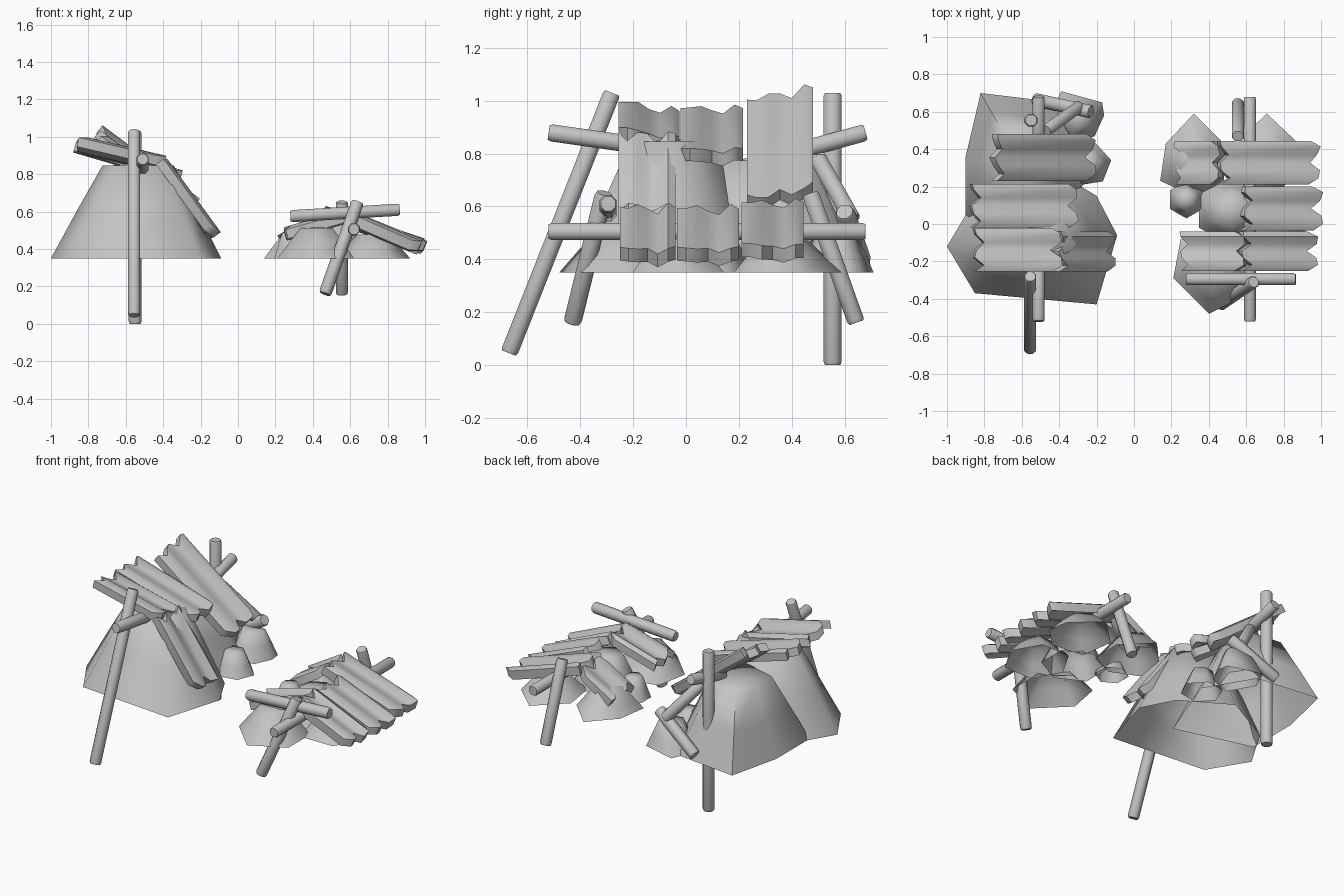
import bpy, bmesh, math, random
from mathutils import Vector

random.seed(4)
if "Cube" in bpy.data.objects:
    bpy.data.objects.remove(bpy.data.objects["Cube"])

grey = bpy.data.materials.new("stone_grey")
grey.use_nodes = True
colour = (0.55, 0.55, 0.55, 1)
grey.diffuse_color = colour
grey.node_tree.nodes["Principled BSDF"].inputs["Base Color"].default_value = colour

GROUND = 0.35


def finish(name, bm, angle):
    """Turn a bmesh into a shaded object."""
    bmesh.ops.recalc_face_normals(bm, faces=bm.faces)
    mesh = bpy.data.meshes.new(name)
    bm.to_mesh(mesh)
    bm.free()
    mesh.materials.append(grey)
    ob = bpy.data.objects.new(name, mesh)
    bpy.context.collection.objects.link(ob)
    bpy.ops.object.select_all(action='DESELECT')
    bpy.context.view_layer.objects.active = ob
    ob.select_set(True)
    bpy.ops.object.shade_smooth_by_angle(angle=math.radians(angle))


def mound(name, base, height, top=0.42):
    """Hollow tapered heap over a polygon footprint, open underneath."""
    bm = bmesh.new()
    cx = sum(p[0] for p in base) / len(base)
    cy = sum(p[1] for p in base) / len(base)
    rings = []
    for s, h in ((1, 0), (top * 0.5 + 0.5, 0.5), (top, 0.98)):
        rings.append([bm.verts.new((cx + (x - cx) * s, cy + (y - cy) * s, GROUND + height * h))
                      for x, y in base])
    n = len(base)
    for a, b in zip(rings, rings[1:]):
        for i in range(n):
            j = (i + 1) % n
            bm.faces.new((a[i], a[j], b[j], b[i]))
    tip = bm.verts.new((cx, cy, GROUND + height))
    for i in range(n):
        bm.faces.new((rings[-1][i], rings[-1][(i + 1) % n], tip))
    finish(name, bm, 75)


def hexagon(x, y, rx, ry, turn=0):
    angles = [math.radians(turn + 60 * i) for i in range(6)]
    return [(x + rx * math.cos(a), y + ry * math.sin(a)) for a in angles]


def log(name, a, b, r=0.035):
    """Eight-sided pole with slightly chamfered ends."""
    bm = bmesh.new()
    a, b = Vector(a), Vector(b)
    axis = b - a
    rot = axis.to_track_quat('Z', 'Y')
    length = axis.length
    rings = []
    for z, s in ((0, 0.85), (0.012, 1), (length - 0.012, 1), (length, 0.85)):
        rings.append([bm.verts.new(a + rot @ Vector((r * s * math.cos(math.pi * (i + .5) / 4),
                                                     r * s * math.sin(math.pi * (i + .5) / 4), z)))
                      for i in range(8)])
    for p, q in zip(rings, rings[1:]):
        for i in range(8):
            j = (i + 1) % 8
            bm.faces.new((p[i], p[j], q[j], q[i]))
    bm.faces.new(rings[0][::-1])
    bm.faces.new(rings[-1])
    finish(name, bm, 50)


CHANNEL = ((0, 0.0), (0.15, 0.016), (0.33, 0.01), (0.5, -0.008),
           (0.68, -0.006), (0.87, 0.016), (1, 0.0))


def plank(name, start, end, y0, y1, thick=0.05, tilt=0.0):
    """Channelled roof slab running in x, with splintered ends."""
    bm = bmesh.new()
    a, b = Vector((start[0], 0, start[1])), Vector((end[0], 0, end[1]))
    along = (b - a).normalized()
    up = Vector((-along.z, 0, along.x))
    tops, bottoms = [], []
    for i, (t, h) in enumerate(CHANNEL):
        jag = 0.045 * (i % 3 == 1) + random.uniform(0, 0.015)
        tail = 0.05 * (i % 3 == 0) + random.uniform(0, 0.015)
        side = Vector((0, y0 + (y1 - y0) * t, tilt * (t - 0.5)))
        ends = (a + along * jag, b - along * tail)
        tops.append([bm.verts.new(p + side + up * (h + thick / 2)) for p in ends])
        bottoms.append([bm.verts.new(p + side + up * (h - thick / 2)) for p in ends])
    for i in range(len(CHANNEL) - 1):
        t, u, v, w = tops[i], tops[i + 1], bottoms[i], bottoms[i + 1]
        bm.faces.new((t[0], t[1], u[1], u[0]))
        bm.faces.new((v[0], w[0], w[1], v[1]))
        bm.faces.new((t[0], u[0], w[0], v[0]))
        bm.faces.new((t[1], v[1], w[1], u[1]))
    for t, v in ((tops[0], bottoms[0]), (tops[-1], bottoms[-1])):
        bm.faces.new((t[0], v[0], v[1], t[1]))
    finish(name, bm, 55)


# Tall ruin: two large heaps and two small ones
mound("tall_front_mound", [(-1, -.12), (-.85, -.37), (-.2, -.43), (-.09, -.06),
                           (-.2, .15), (-.5, .33), (-.84, .15)], 0.505)
mound("tall_back_mound", [(-.82, .7), (-.9, .36), (-.9, .02),
                          (-.4, -.12), (-.22, .35), (-.4, .65)], 0.435, 0.46)
mound("tall_corner_mound", [(-.39, .71), (-.17, .65), (-.16, .58),
                            (-.21, .47), (-.36, .42), (-.45, .58)], 0.17, 0.5)
mound("tall_side_mound", hexagon(-.25, .32, .13, .12, 10), 0.14, 0.5)

# Low ruin: scattered small heaps
mound("low_back_mound", [(.32, .59), (.17, .43), (.14, .23),
                         (.32, .15), (.48, .22), (.49, .42)], 0.14)
mound("low_far_mound", [(.71, .59), (.53, .42), (.56, .2),
                        (.78, .18), (.9, .3), (.88, .43)], 0.12)
mound("low_front_mound", [(.25, -.08), (.21, -.29), (.4, -.48),
                          (.62, -.37), (.62, -.15), (.45, -.02)], 0.165)
mound("low_side_mound", hexagon(.28, .13, .1, .1, 30), 0.14, 0.5)
mound("low_middle_mound", hexagon(.52, .07, .2, .18, 30), 0.2, 0.5)
mound("low_left_mound", hexagon(.72, -.03, .2, .2), 0.13)

# Tall ruin roof slabs
plank("tall_front_slab", (-.86, .955), (-.39, .845), -.255, -.025, tilt=-.035)
plank("tall_hanging_slab", (-.42, .87), (-.125, .465), -.255, -.04)
plank("tall_middle_slab", (-.88, .95), (-.305, .78), -.02, .215)
plank("tall_back_slab", (-.755, 1.015), (-.225, .615), .23, .48, tilt=.05)

# Low ruin roof slabs, sloping to both sides
plank("low_front_outer_slab", (.565, .575), (.97, .4), -.25, -.04, 0.055)
plank("low_middle_outer_slab", (.575, .57), (1, .4), -.035, .2, 0.055)
plank("low_back_outer_slab", (.45, .59), (.985, .415), .21, .445, 0.055)
plank("low_front_inner_slab", (.25, .475), (.6, .575), -.25, -.04)
plank("low_back_inner_slab", (.23, .435), (.475, .58), .21, .445)

# Tall ruin poles
log("tall_front_pole", (-.555, -.67, .045), (-.555, -.28, 1.03))
log("tall_back_pole", (-.55, .555, 0), (-.55, .555, 1.03), 0.037)
log("tall_front_beam", (-.51, -.52, .88), (-.51, -.1, .82))
log("tall_back_beam", (-.51, .68, .88), (-.51, .35, .79))
log("tall_fallen_log", (-.23, .6, .58), (-.53, .665, .39), 0.038)
log("tall_brace_log", (-.47, .5, .78), (-.29, .63, .55))

# Low ruin poles
log("low_front_rail", (.28, -.295, .575), (.865, -.295, .61))
log("low_front_leg", (.465, -.43, .16), (.64, -.31, .65))
log("low_ridge_beam", (.62, -.52, .505), (.62, .68, .505))
log("low_back_leg", (.555, .645, .16), (.555, .47, .65))
